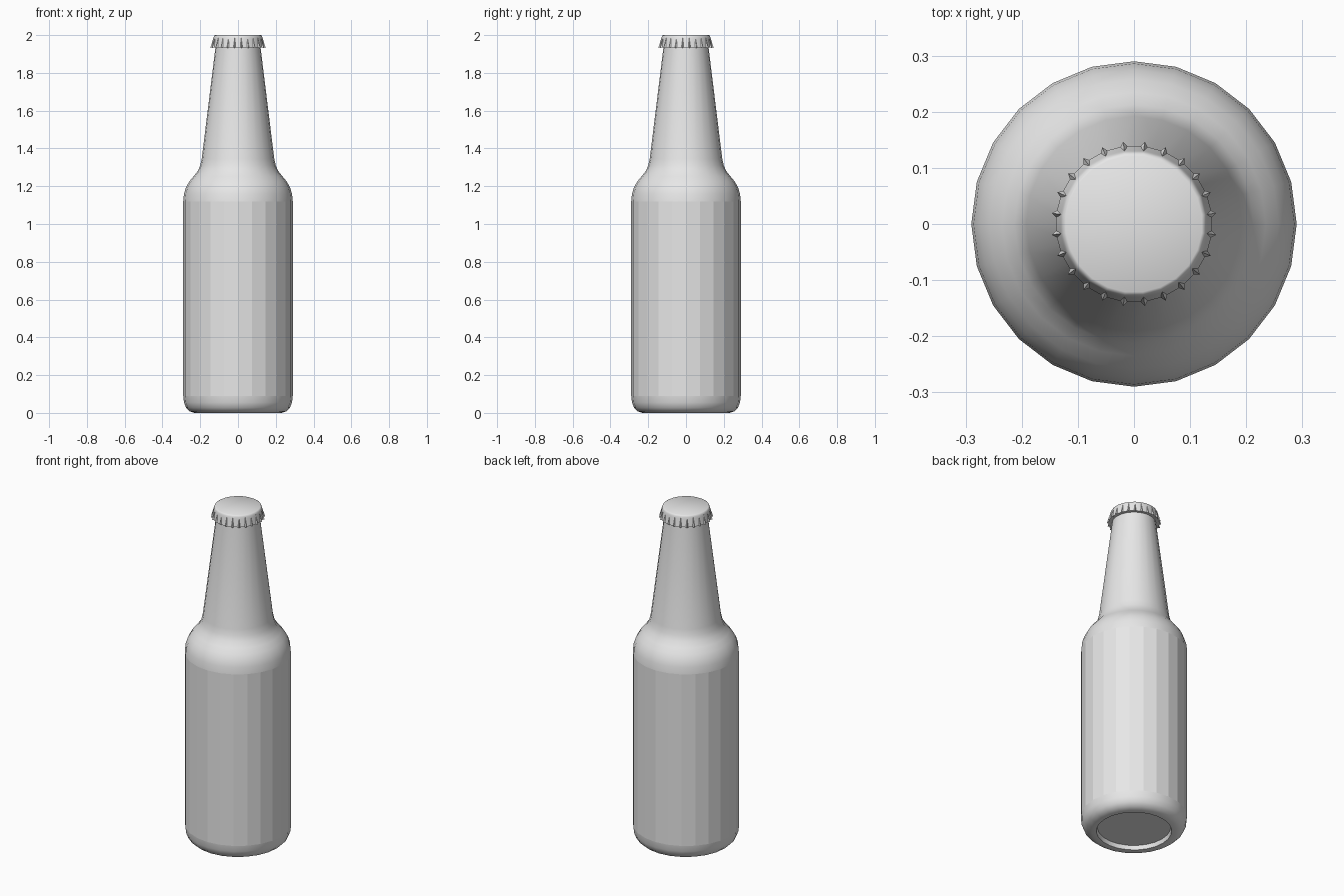
import bpy, bmesh, math
from mathutils import Vector

cube = bpy.data.objects.get("Cube")
if cube:
    bpy.data.objects.remove(cube, do_unlink=True)

SIDES = 24
STEP = 2 * math.pi / SIDES

grey = bpy.data.materials.new("light grey")
grey.use_nodes = True
grey.diffuse_color = (0.8, 0.8, 0.8, 1)
grey.node_tree.nodes["Principled BSDF"].inputs["Base Color"].default_value = (0.8, 0.8, 0.8, 1)


def polar(r, a, z):
    return Vector((r * math.cos(a), r * math.sin(a), z))


def finish(name, bm):
    bmesh.ops.recalc_face_normals(bm, faces=bm.faces)
    mesh = bpy.data.meshes.new(name)
    bm.to_mesh(mesh)
    bm.free()
    mesh.materials.append(grey)
    obj = bpy.data.objects.new(name, mesh)
    bpy.context.collection.objects.link(obj)
    return obj


def lathe(name, profile, offset=0.0):
    """Revolve (radius, z) points and cap both ends."""
    bm = bmesh.new()
    rings = [[bm.verts.new(polar(r, i * STEP + offset, z)) for i in range(SIDES)]
             for r, z in profile]
    for a, b in zip(rings, rings[1:]):
        for i in range(SIDES):
            j = (i + 1) % SIDES
            bm.faces.new((a[i], a[j], b[j], b[i]))
    bm.faces.new(rings[0])
    bm.faces.new(rings[-1])
    return finish(name, bm)


def smooth(obj, angle):
    bpy.ops.object.select_all(action='DESELECT')
    obj.select_set(True)
    bpy.context.view_layer.objects.active = obj
    bpy.ops.object.shade_smooth_by_angle(angle=math.radians(angle))


# Bottle with a recessed base, rounded shoulder and tapering neck
bottle = lathe("bottle", [
    (0.20, 0.025), (0.205, 0.0), (0.23, 0.0), (0.255, 0.008), (0.275, 0.027),
    (0.286, 0.055), (0.29, 0.09), (0.29, 1.12), (0.286, 1.16), (0.275, 1.195),
    (0.258, 1.225), (0.235, 1.253), (0.213, 1.28), (0.20, 1.31), (0.192, 1.345),
    (0.12, 1.93), (0.118, 1.96)])
smooth(bottle, 40)
# The straight wall keeps flat facets
for poly in bottle.data.polygons:
    if 0.5 < poly.center.z < 0.7:
        poly.use_smooth = False

# Crown cap with a flared skirt and a rounded top edge
cap = lathe("bottle_cap", [
    (0.118, 1.936), (0.14, 1.934), (0.136, 1.955), (0.132, 1.98),
    (0.130, 1.990), (0.127, 1.997), (0.122, 2.0)], STEP / 2)
smooth(cap, 50)

# Pointed pleats around the skirt
bm = bmesh.new()
for i in range(SIDES):
    a = (i + 0.5) * STEP
    side = Vector((-math.sin(a), math.cos(a), 0)) * 0.007
    root = polar(0.138, a, 1.934)
    tip = bm.verts.new(polar(0.131, a, 1.986))
    base = [bm.verts.new(p) for p in
            (root - side, polar(0.148, a, 1.932), root + side, polar(0.130, a, 1.934))]
    bm.faces.new(base)
    for k in range(4):
        bm.faces.new((base[k], base[(k + 1) % 4], tip))
finish("cap_pleats", bm)
